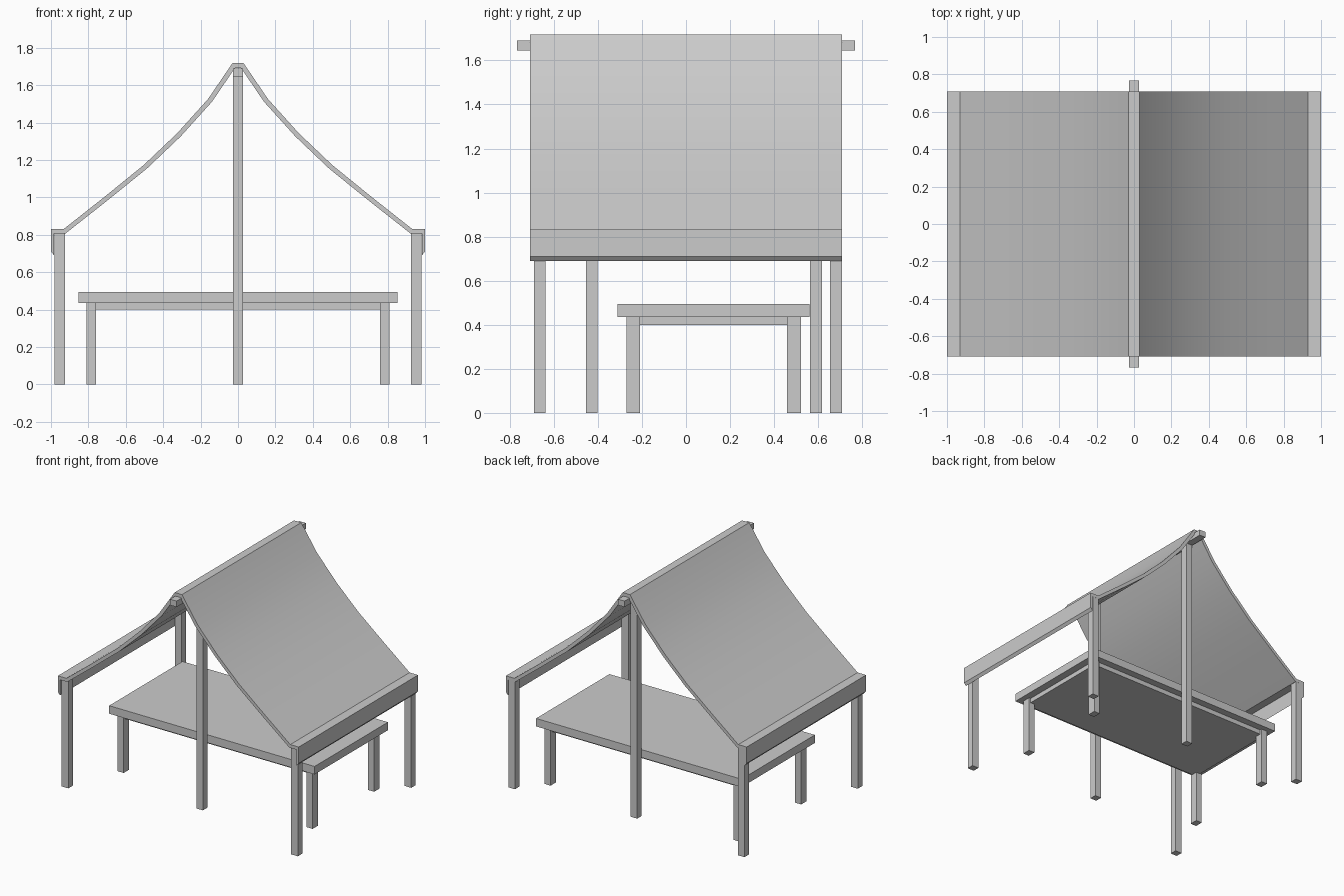
import bpy, bmesh

if "Cube" in bpy.data.objects:
    bpy.data.objects.remove(bpy.data.objects["Cube"])


def box(name, x0, x1, y0, y1, z0, z1):
    """Axis-aligned block given by its limits."""
    bm = bmesh.new()
    bmesh.ops.create_cube(bm, size=1)
    for v in bm.verts:
        v.co.x = x0 if v.co.x < 0 else x1
        v.co.y = y0 if v.co.y < 0 else y1
        v.co.z = z0 if v.co.z < 0 else z1
    return add(name, bm)


def add(name, bm):
    bmesh.ops.recalc_face_normals(bm, faces=bm.faces)
    me = bpy.data.meshes.new(name)
    bm.to_mesh(me)
    bm.free()
    ob = bpy.data.objects.new(name, me)
    bpy.context.collection.objects.link(ob)
    return ob


def post(name, x, y, wx, wy, h):
    return box(name, x - wx / 2, x + wx / 2, y - wy / 2, y + wy / 2, 0, h)


# canopy cloth: matching outer and inner half profiles (ridge to hem)
outer = [(.03, 1.717), (.16, 1.526), (.325, 1.343), (.505, 1.172), (.717, 1.0),
         (.93, .832), (1.0, .832), (1.0, .71)]
inner = [(.016, 1.692), (.139, 1.511), (.307, 1.325), (.488, 1.153), (.702, .98),
         (.922, .807), (.983, .807), (.983, .69)]


def full(half):
    return [(-x, z) for x, z in reversed(half)] + half


bm = bmesh.new()
rings = []
for (ox, oz), (ix, iz) in zip(full(outer), full(inner)):
    rings.append([bm.verts.new(p) for p in
                  ((ox, -.708, oz), (ox, .708, oz), (ix, .708, iz), (ix, -.708, iz))])
for a, b in zip(rings, rings[1:]):
    for i in range(4):
        j = (i + 1) % 4
        bm.faces.new((a[i], a[j], b[j], b[i]))
bm.faces.new(rings[0])
bm.faces.new(rings[-1])
canopy = add("canopy", bm)
bpy.context.view_layer.objects.active = canopy
canopy.select_set(True)
bpy.ops.object.shade_smooth_by_angle(angle=0.4)

# ridge pole and its two posts
box("ridge_pole", -.027, .027, -.767, .767, 1.645, 1.69)
post("front_ridge_post", 0, -.428, .054, .054, 1.65)
post("back_ridge_post", 0, .591, .054, .054, 1.65)

# corner posts and table legs, mirrored left to right
for side, s in (("left", -1), ("right", 1)):
    post(f"front_{side}_post", s * .953, -.664, .055, .053, .82)
    post(f"back_{side}_post", s * .953, .681, .055, .053, .82)
    post(f"front_{side}_table_leg", s * .785, -.24, .05, .062, .44)
    post(f"back_{side}_table_leg", s * .785, .49, .05, .062, .44)

# table
box("table_top", -.853, .853, -.31, .56, .435, .495)
box("table_frame", -.795, .795, -.255, .505, .40, .436)
